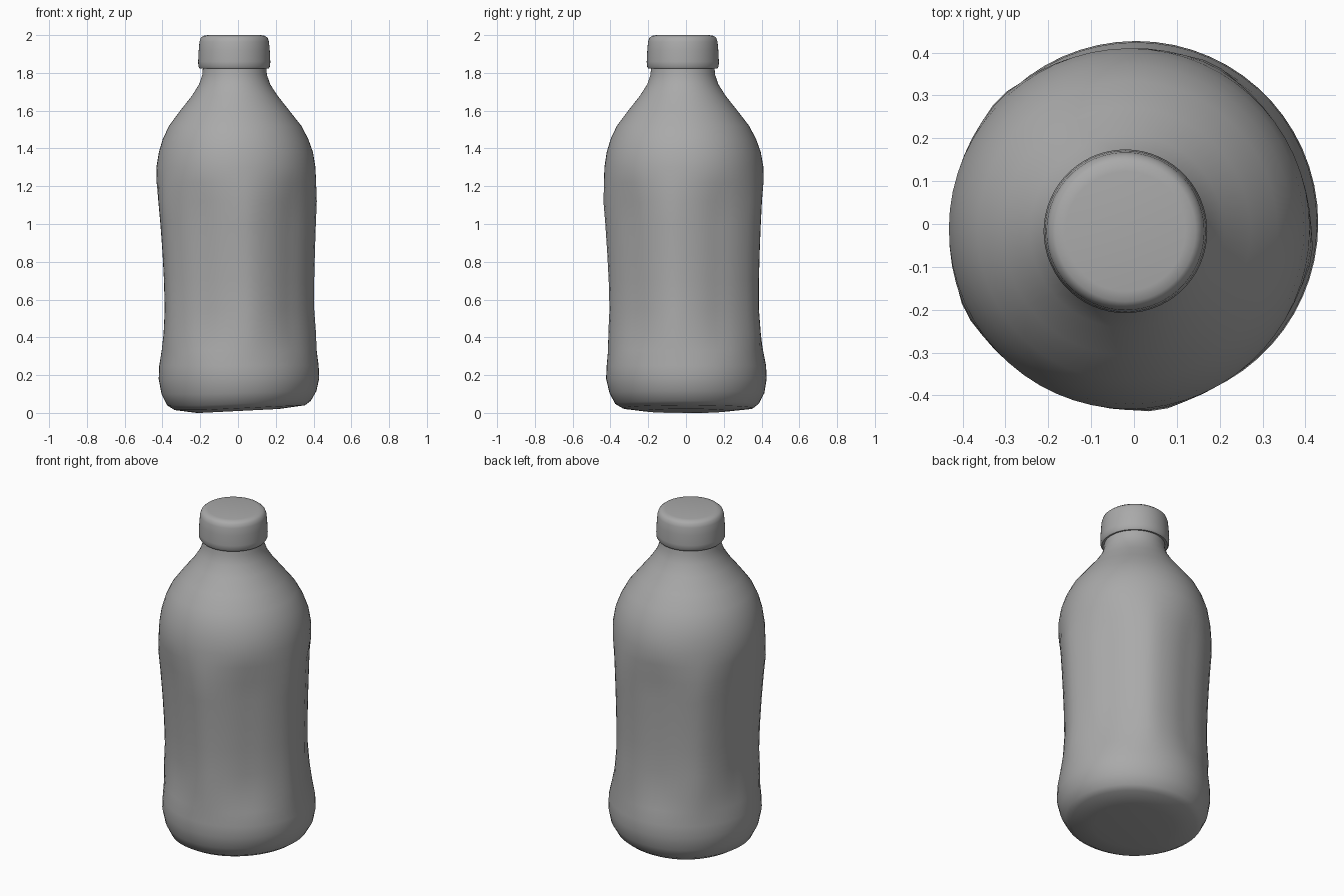
import bpy
import bmesh
from math import sin, cos, pi, radians

if "Cube" in bpy.data.objects:
    bpy.data.objects.remove(bpy.data.objects["Cube"])

SEGMENTS = 60
PANELS = 5
RIDGE = radians(63)

grey = bpy.data.materials.new("plain grey")
grey.use_nodes = True
colour = (0.4, 0.4, 0.4, 1)
grey.diffuse_color = colour
grey.node_tree.nodes["Principled BSDF"].inputs["Base Color"].default_value = colour


def lathe(name, rings, shape=lambda a, z: 0, lift=lambda x, y, z: 0):
    """Skin closed rings, each given as (height, radius, centre x, centre y)."""
    bm = bmesh.new()
    loops = []
    for z, r, cx, cy in rings:
        loop = []
        for i in range(SEGMENTS):
            a = 2 * pi * i / SEGMENTS
            rr = r + shape(a, z)
            x, y = cx + rr * cos(a), cy + rr * sin(a)
            loop.append(bm.verts.new((x, y, z + lift(x, y, z))))
        loops.append(loop)
    for low, high in zip(loops, loops[1:]):
        for i in range(SEGMENTS):
            j = (i + 1) % SEGMENTS
            bm.faces.new((low[i], low[j], high[j], high[i]))
    bm.faces.new(loops[0][::-1])
    bm.faces.new(loops[-1])
    mesh = bpy.data.meshes.new(name)
    bm.to_mesh(mesh)
    bm.free()
    obj = bpy.data.objects.new(name, mesh)
    bpy.context.collection.objects.link(obj)
    mesh.materials.append(grey)
    bpy.ops.object.select_all(action="DESELECT")
    obj.select_set(True)
    bpy.context.view_layer.objects.active = obj
    bpy.ops.object.shade_smooth_by_angle(angle=radians(40))
    return obj


def grip_panels(a, z):
    """Soft flats around the waist, fading out at the base and shoulder."""
    t = (z - 0.3) / 0.95
    if not 0 < t < 1:
        return 0
    offset = (a - RIDGE + pi / PANELS) % (2 * pi / PANELS) - pi / PANELS
    return min(1, 3 * sin(pi * t)) * (0.016 - 0.05 * abs(sin(offset)))


def base_tilt(x, y, z):
    """The foot rises a little toward one side."""
    return max(0, 1 - z / 0.2) * max(0, 0.05 * x + 0.01)


# Bottle body, from the foot to the neck
lathe("bottle_body", [
    (0.0, 0.22, 0, 0),
    (0.015, 0.345, 0.01, 0.01),
    (0.04, 0.38, 0.005, 0.005),
    (0.1, 0.41, 0.005, 0.005),
    (0.18, 0.425, 0.005, 0.002),
    (0.25, 0.422, 0.005, 0.002),
    (0.33, 0.41, 0.004, 0),
    (0.42, 0.4, 0.002, 0),
    (0.55, 0.392, 0, -0.002),
    (0.7, 0.394, -0.002, -0.004),
    (0.85, 0.4, -0.004, -0.006),
    (1.0, 0.408, -0.007, -0.008),
    (1.12, 0.416, -0.01, -0.01),
    (1.22, 0.422, -0.011, -0.01),
    (1.3, 0.421, -0.011, -0.011),
    (1.38, 0.408, -0.011, -0.012),
    (1.45, 0.385, -0.013, -0.014),
    (1.52, 0.35, -0.015, -0.016),
    (1.6, 0.289, -0.017, -0.017),
    (1.68, 0.226, -0.017, -0.017),
    (1.74, 0.188, -0.018, -0.017),
    (1.79, 0.171, -0.018, -0.017),
    (1.84, 0.167, -0.018, -0.017),
], grip_panels, base_tilt)

# Screw cap with a rounded top edge
CAP = (-0.02, -0.017)
lathe("cap", [(z, r, *CAP) for z, r in (
    (1.825, 0.165), (1.822, 0.182), (1.835, 0.19), (1.86, 0.191),
    (1.92, 0.188), (1.965, 0.184), (1.985, 0.177), (1.996, 0.164), (2.0, 0.14),
)])
